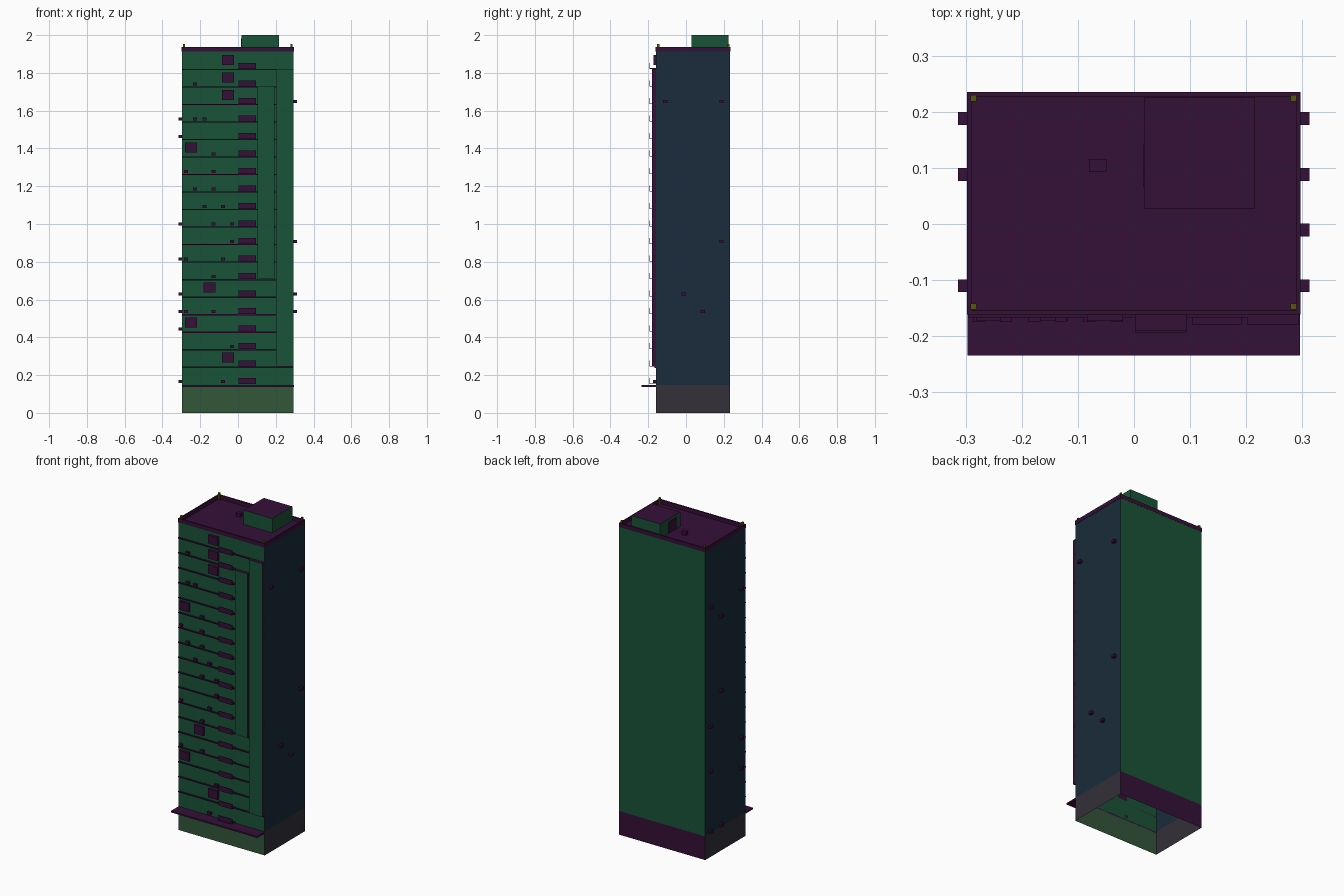
import bpy, bmesh
from mathutils import Vector

if "Cube" in bpy.data.objects:
    bpy.data.objects.remove(bpy.data.objects["Cube"])


def material(name, r, g, b):
    m = bpy.data.materials.new(name)
    m.diffuse_color = (r, g, b, 1)
    m.use_nodes = True
    m.node_tree.nodes["Principled BSDF"].inputs["Base Color"].default_value = m.diffuse_color
    return m


TRIM = material("dark_trim", 0.036, 0.005, 0.039)
GREEN = material("facade_green", 0.010, 0.088, 0.040)
BLUE = material("side_blue", 0.010, 0.025, 0.043)
BASE = material("shopfront", 0.032, 0.093, 0.042)
GREY = material("base_side", 0.033, 0.030, 0.040)
OLIVE = material("post_olive", 0.090, 0.100, 0.003)


def finish(name, bm, mats):
    me = bpy.data.meshes.new(name)
    bm.to_mesh(me)
    bm.free()
    for m in mats:
        me.materials.append(m)
    ob = bpy.data.objects.new(name, me)
    bpy.context.collection.objects.link(ob)
    return ob


def boxes(name, spans, mat, face_mat=None, is_face=None):
    """Boxes given as (x0, x1, y0, y1, z0, z1); faces whose normal passes is_face take face_mat."""
    bm = bmesh.new()
    for x0, x1, y0, y1, z0, z1 in spans:
        vs = bmesh.ops.create_cube(bm, size=1)["verts"]
        centre = Vector((x0 + x1, y0 + y1, z0 + z1)) / 2
        for v in vs:
            v.co = centre + Vector((v.co.x * (x1 - x0), v.co.y * (y1 - y0), v.co.z * (z1 - z0)))
    bm.normal_update()
    if is_face:
        for f in bm.faces:
            f.material_index = int(is_face(f.normal))
    return finish(name, bm, [mat, face_mat] if face_mat else [mat])


def shell(name, z0, z1, mats):
    """Four open walls: front, right, back, left."""
    bm = bmesh.new()
    ring = [(X0, Y0), (X1, Y0), (X1, Y1), (X0, Y1)]
    low = [bm.verts.new((x, y, z0)) for x, y in ring]
    high = [bm.verts.new((x, y, z1)) for x, y in ring]
    used = list(dict.fromkeys(mats))
    for i in range(4):
        j = (i + 1) % 4
        f = bm.faces.new((low[i], low[j], high[j], high[i]))
        f.material_index = used.index(mats[i])
    return finish(name, bm, used)


X0, X1, Y0, Y1 = -0.296, 0.295, -0.159, 0.234
BASE_TOP, ROOF, TOP = 0.147, 1.912, 1.937
STEP = 0.0927


def floor_z(k):
    return 0.152 + STEP * k


# Main walls and ground storey, open underneath
shell("tower_walls", BASE_TOP, ROOF, [GREEN, BLUE, GREEN, BLUE])
shell("base_walls", 0, BASE_TOP, [BASE, GREY, TRIM, GREY])
bm = bmesh.new()
bm.faces.new([bm.verts.new((x, y, ROOF)) for x, y in ((X0, Y0), (X1, Y0), (X1, Y1), (X0, Y1))])
finish("roof_deck", bm, [TRIM])

# Parapet
a, b, c, d, t = X0 - 0.002, X1 + 0.002, Y0 - 0.002, Y1 + 0.001, 0.008
boxes("parapet", [(a, b, c, c + t, ROOF, TOP), (a, b, d - t, d, ROOF, TOP),
                  (a, a + t, c + t, d - t, ROOF, TOP), (b - t, b, c + t, d - t, ROOF, TOP)], TRIM)

# Corner posts
boxes("corner_posts", [(x - 0.0055, x + 0.0055, y - 0.0055, y + 0.0055, ROOF, 1.952)
                       for x in (-0.286, 0.284) for y in (-0.147, 0.224)], OLIVE)

# Rooftop stair block, its door and a small roof unit
boxes("stair_block", [(0.019, 0.216, 0.028, 0.226, ROOF, 2.0)], GREEN, TRIM, lambda n: abs(n.z) > 0.5)
boxes("stair_door", [(0.017, 0.020, 0.066, 0.143, ROOF, 1.982)], TRIM)
boxes("roof_unit", [(-0.080, -0.049, 0.093, 0.116, ROOF, 1.934)], TRIM)

# Entrance canopy
boxes("canopy", [(X0 - 0.001, X1 + 0.001, -0.2345, Y0, 0.138, 0.147)], TRIM)

# Floor ledges
boxes("floor_ledges", [(X0, X1, -0.167, Y0, floor_z(k) - 0.006, floor_z(k)) for k in range(1, 19)], TRIM)

# Raised vertical facade panels
boxes("facade_panels", [(0.201, 0.294, -0.180, Y0, 0.245, 1.82),
                        (0.103, 0.192, -0.179, Y0, 0.709, 1.728)],
      TRIM, GREEN, lambda n: n.y < -0.5)

# Balconies: floor slab and front panel
balconies = []
for k in range(19):
    z = floor_z(k)
    balconies += [(0.002, 0.094, -0.192, Y0, z, z + 0.004),
                  (0.002, 0.094, -0.193, -0.190, z, z + 0.032)]
boxes("balconies", balconies, TRIM)

# Projecting window boxes: left edge, storey
windows = [(-0.084, 18), (-0.084, 17), (-0.084, 16), (-0.281, 13),
           (-0.182, 5), (-0.281, 3), (-0.084, 1)]
boxes("window_boxes", [(x, x + 0.064, -0.173, Y0, floor_z(k) + 0.021, floor_z(k) + 0.075)
                       for x, k in windows], TRIM)

# Front cooling units: storey and column slots
columns = [-0.276, -0.228, -0.177, -0.130, -0.079, -0.031]
front_units = {17: [1], 15: [1, 2], 13: [3], 12: [0, 3], 11: [1, 3], 10: [2, 4], 9: [3, 5],
               8: [5], 7: [0, 4], 6: [3], 4: [0, 3], 2: [5], 0: [4]}
boxes("front_cooling_units",
      [(columns[i] - 0.011, columns[i] + 0.011, -0.175, Y0, floor_z(k) + 0.005, floor_z(k) + 0.022)
       for k, slots in front_units.items() for i in slots], TRIM)

# Side cooling units: y, storey
right = [(-0.11, 16), (0.188, 16), (0.188, 8), (-0.011, 5), (0.088, 4)]
left = [(0.188, 15), (-0.11, 15), (0.088, 14), (0.088, 9), (0.188, 7),
        (-0.11, 5), (0.188, 4), (-0.11, 3), (0.188, 0), (0.088, 0)]
for label, units, xa, xb in (("right", right, X1, 0.313), ("left", left, -0.314, X0)):
    boxes(label + "_cooling_units",
          [(xa, xb, y - 0.0115, y + 0.0115, floor_z(k) + 0.005, floor_z(k) + 0.022)
           for y, k in units], TRIM)
